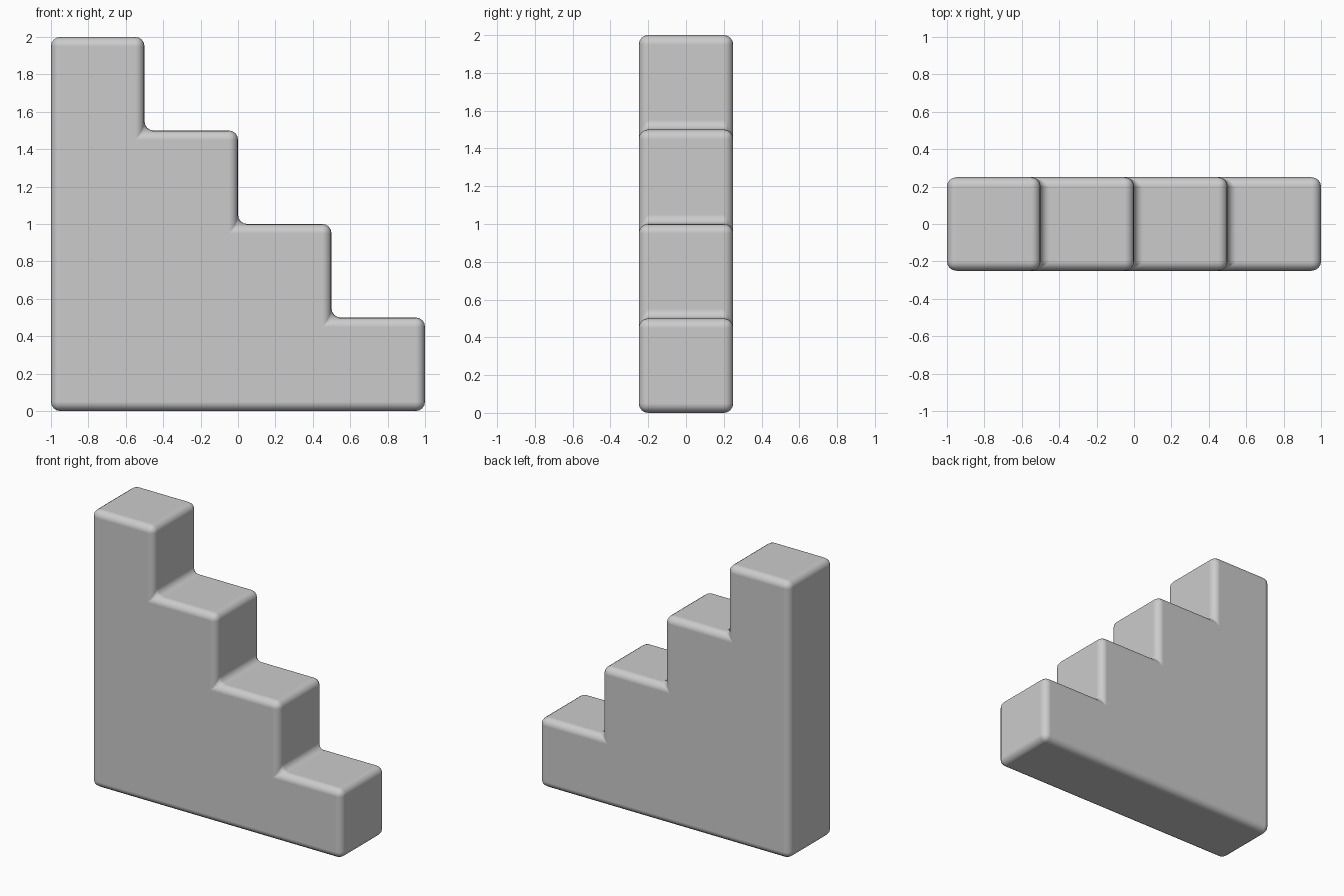
import bpy, bmesh

if "Cube" in bpy.data.objects:
    bpy.data.objects.remove(bpy.data.objects["Cube"])

STEPS, SIZE, DEPTH = 4, 0.5, 0.5

# Stepped side profile in x, z
profile = [(1, 0)]
for i in range(STEPS):
    x = 1 - i * SIZE
    z = (i + 1) * SIZE
    profile += [(x, z), (x - SIZE, z)]
profile.append((-1, 0))

# Extrude the profile through the depth
bm = bmesh.new()
face = bm.faces.new([bm.verts.new((x, -DEPTH / 2, z)) for x, z in profile])
ext = bmesh.ops.extrude_face_region(bm, geom=[face])
verts = [v for v in ext["geom"] if isinstance(v, bmesh.types.BMVert)]
bmesh.ops.translate(bm, verts=verts, vec=(0, DEPTH, 0))
bmesh.ops.recalc_face_normals(bm, faces=bm.faces)
for f in bm.faces:
    f.smooth = True
mesh = bpy.data.meshes.new("staircase")
bm.to_mesh(mesh)
bm.free()
stairs = bpy.data.objects.new("staircase", mesh)
bpy.context.collection.objects.link(stairs)

# Rounded edges and inner corners
bevel = stairs.modifiers.new("rounded_edges", "BEVEL")
bevel.width = 0.05
bevel.segments = 4
bevel.limit_method = 'ANGLE'
bevel.harden_normals = True
